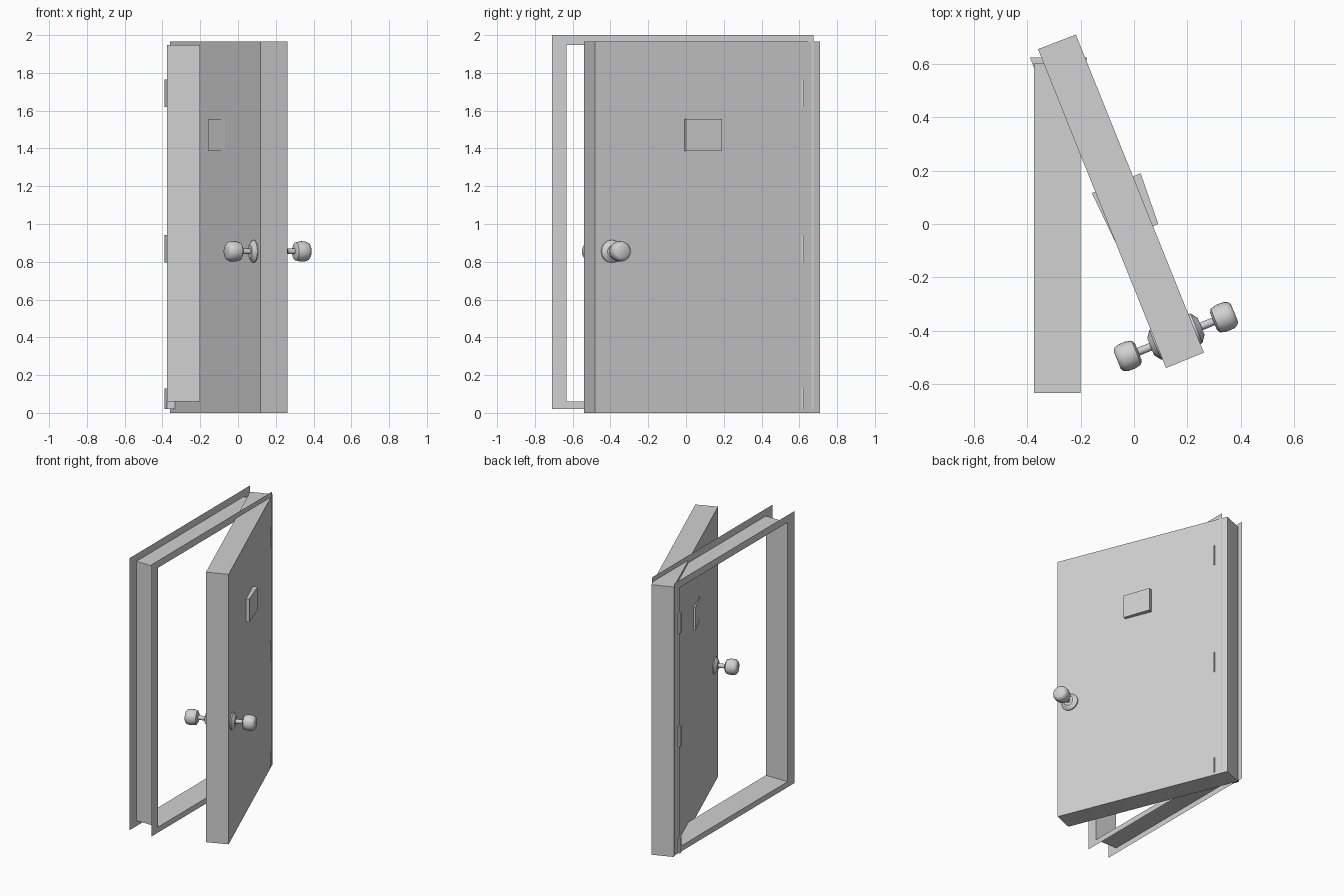
import bpy, bmesh, math
from mathutils import Vector, Matrix

cube = bpy.data.objects.get("Cube")
if cube:
    bpy.data.objects.remove(cube, do_unlink=True)

grey = bpy.data.materials.new("light_grey")
grey.use_nodes = True
grey.diffuse_color = (0.64, 0.64, 0.64, 1)
grey.node_tree.nodes["Principled BSDF"].inputs["Base Color"].default_value = (0.64, 0.64, 0.64, 1)


def finish(name, bm, recalc=True):
    if recalc:
        bmesh.ops.recalc_face_normals(bm, faces=bm.faces)
    mesh = bpy.data.meshes.new(name)
    bm.to_mesh(mesh)
    bm.free()
    mesh.materials.append(grey)
    obj = bpy.data.objects.new(name, mesh)
    bpy.context.collection.objects.link(obj)
    return obj


def prism(name, outline, z0, z1):
    """Upright prism over a plan outline."""
    bm = bmesh.new()
    base = bm.faces.new([bm.verts.new((x, y, z0)) for x, y in outline])
    top = bmesh.ops.extrude_face_region(bm, geom=[base])
    verts = [v for v in top["geom"] if isinstance(v, bmesh.types.BMVert)]
    bmesh.ops.translate(bm, verts=verts, vec=(0, 0, z1 - z0))
    return finish(name, bm)


# Frame: sheet channel lining the opening, with a flange turned out at each end
def frame():
    bm = bmesh.new()
    inner = (-0.633, 0.602, 0.06, 1.947)
    outer = (-0.71, 0.675, 0.02, 2.0)
    rings = []
    for x, (y0, y1, z0, z1) in ((-0.375, outer), (-0.375, inner), (-0.2, inner), (-0.2, outer)):
        rings.append([bm.verts.new((x, y, z)) for y, z in ((y0, z0), (y1, z0), (y1, z1), (y0, z1))])
    for a, b in zip(rings, rings[1:]):
        for i in range(4):
            j = (i + 1) % 4
            bm.faces.new((a[i], a[j], b[j], b[i]))
    return finish("door_frame", bm)


frame()

# Door leaf standing ajar
prism("door_leaf", [(-0.36, 0.655), (-0.218, 0.71), (0.262, -0.482), (0.12, -0.54)], 0, 1.965)

# Viewing hatch passing through the leaf
prism("hatch", [(-0.158, 0.116), (0.025, 0.19), (0.091, 0.0), (-0.068, -0.072)], 1.387, 1.555)

# Hinges
for name, z0, z1 in (("lower", 0.02, 0.13), ("middle", 0.795, 0.942), ("upper", 1.62, 1.765)):
    prism(name + "_hinge", [(-0.39, 0.625), (-0.175, 0.625), (-0.183, 0.59), (-0.375, 0.585)], z0, z1)


# Knob set: one lathed profile (distance from leaf centre, radius), used on both sides
PROFILE = [(0.07, 0.06), (0.083, 0.06), (0.102, 0.034), (0.102, 0.015), (0.152, 0.015),
           (0.152, 0.034), (0.16, 0.048), (0.185, 0.054), (0.215, 0.053), (0.23, 0.046), (0.237, 0.035)]


def knob(name, side):
    steps = 20
    bm = bmesh.new()
    rings = [[bm.verts.new((r * math.cos(k * math.tau / steps), r * math.sin(k * math.tau / steps), d))
              for k in range(steps)] for d, r in PROFILE]
    for a, b in zip(rings, rings[1:]):
        for k in range(steps):
            n = (k + 1) % steps
            bm.faces.new((a[k], a[n], b[n], b[k]))
    bm.faces.new(rings[0])
    bm.faces.new(rings[-1])
    axis = Vector((0.928, 0.374, 0)) * side
    turn = axis.to_track_quat('Z', 'Y').to_matrix().to_4x4()
    bmesh.ops.transform(bm, matrix=Matrix.Translation((0.157, -0.422, 0.855)) @ turn, verts=bm.verts)
    obj = finish(name, bm)
    bpy.ops.object.select_all(action='DESELECT')
    obj.select_set(True)
    bpy.context.view_layer.objects.active = obj
    bpy.ops.object.shade_smooth_by_angle(angle=math.radians(35))


knob("left_knob", 1)
knob("right_knob", -1)
